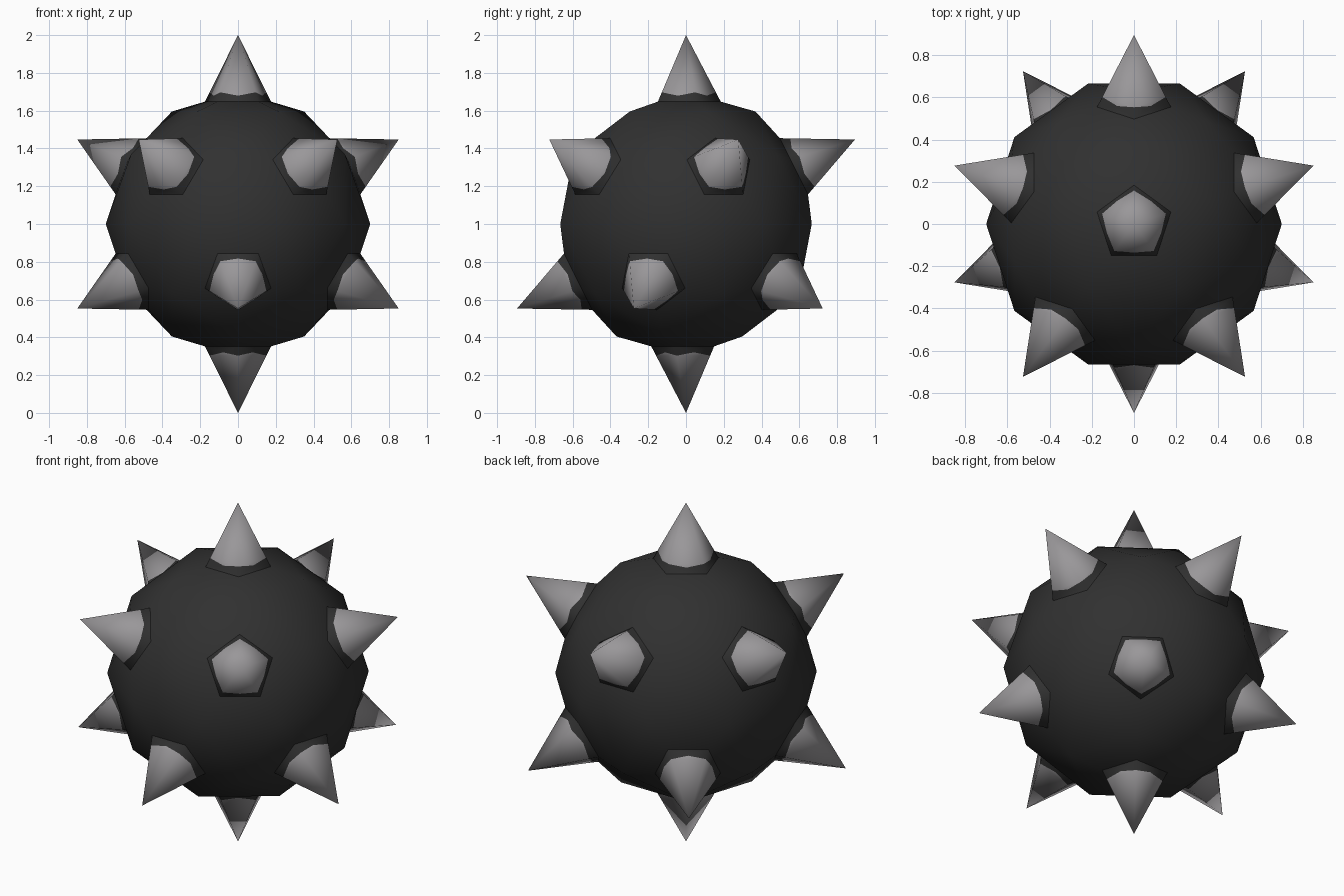
import bpy, bmesh, math
from mathutils import Matrix, Vector

if "Cube" in bpy.data.objects:
    bpy.data.objects.remove(bpy.data.objects["Cube"])

CENTRE = Vector((0, 0, 1))
BALL_R, TIP_R = 0.70, 1.0


def material(name, rgb):
    m = bpy.data.materials.new(name)
    m.diffuse_color = (*rgb, 1)
    m.use_nodes = True
    m.node_tree.nodes["Principled BSDF"].inputs["Base Color"].default_value = m.diffuse_color
    return m


black = material("black_iron", (0.03, 0.03, 0.03))
grey = material("grey_steel", (0.32, 0.31, 0.32))


def finish(name, bm, mats):
    for f in bm.faces:
        f.smooth = True
    me = bpy.data.meshes.new(name)
    bm.to_mesh(me)
    bm.free()
    for m in mats:
        me.materials.append(m)
    ob = bpy.data.objects.new(name, me)
    bpy.context.collection.objects.link(ob)
    return ob


# Guide: coarse icosphere; its twelve five-edged corners carry the spikes
guide = bmesh.new()
bmesh.ops.create_icosphere(guide, subdivisions=2, radius=BALL_R)
turn = Matrix.Translation(CENTRE) @ Matrix.Rotation(math.pi / 2, 4, 'Z')
bmesh.ops.transform(guide, verts=guide.verts[:], matrix=turn)

# Ball: the guide's faces with every spike corner cut off halfway
ball = bmesh.new()
made = {}


def ball_vert(co):
    key = tuple(round(c, 4) + 0.0 for c in co)
    if key not in made:
        made[key] = ball.verts.new(co)
    return made[key]


for f in guide.faces:
    pts = []
    vs = f.verts[:]
    for i, v in enumerate(vs):
        if len(v.link_edges) == 5:
            pts.append((v.co + vs[i - 1].co) / 2)
            pts.append((v.co + vs[(i + 1) % 3].co) / 2)
        else:
            pts.append(v.co.copy())
    ball.faces.new([ball_vert(p) for p in pts])
finish("ball", ball, [black])

# Each spike's direction and its pentagon base, ordered around the axis
bases = []
for v in guide.verts:
    if len(v.link_edges) != 5:
        continue
    axis = (v.co - CENTRE).normalized()
    ring = [(v.co + e.other_vert(v).co) / 2 for e in v.link_edges]
    mid = sum(ring, Vector()) / len(ring)
    u = (ring[0] - mid).normalized()
    w = axis.cross(u)
    ring.sort(key=lambda p: math.atan2((p - mid).dot(w), (p - mid).dot(u)))
    bases.append((axis, ring))
guide.free()


# Spikes: five-sided points with a dark band at the foot
def spike(name, axis, ring):
    bm = bmesh.new()
    tip_co = CENTRE + axis * TIP_R
    tip = bm.verts.new(tip_co)
    n = len(ring)
    foot = [bm.verts.new(p) for p in ring]
    high = [bm.verts.new(p.lerp(tip_co, 0.14)) for p in ring]
    low = [bm.verts.new(((ring[i] + ring[(i + 1) % n]) / 2).lerp(tip_co, 0.09)) for i in range(n)]
    for i in range(n):
        j = (i + 1) % n
        bm.faces.new((foot[i], foot[j], low[i]))
        bm.faces.new((foot[i], low[i], high[i]))
        bm.faces.new((foot[j], high[j], low[i]))
        bm.faces.new((high[i], low[i], high[j], tip)).material_index = 1
    finish(name, bm, [black, grey])


for k, (axis, ring) in enumerate(bases):
    spike(f"spike_{k + 1}", axis, ring)
